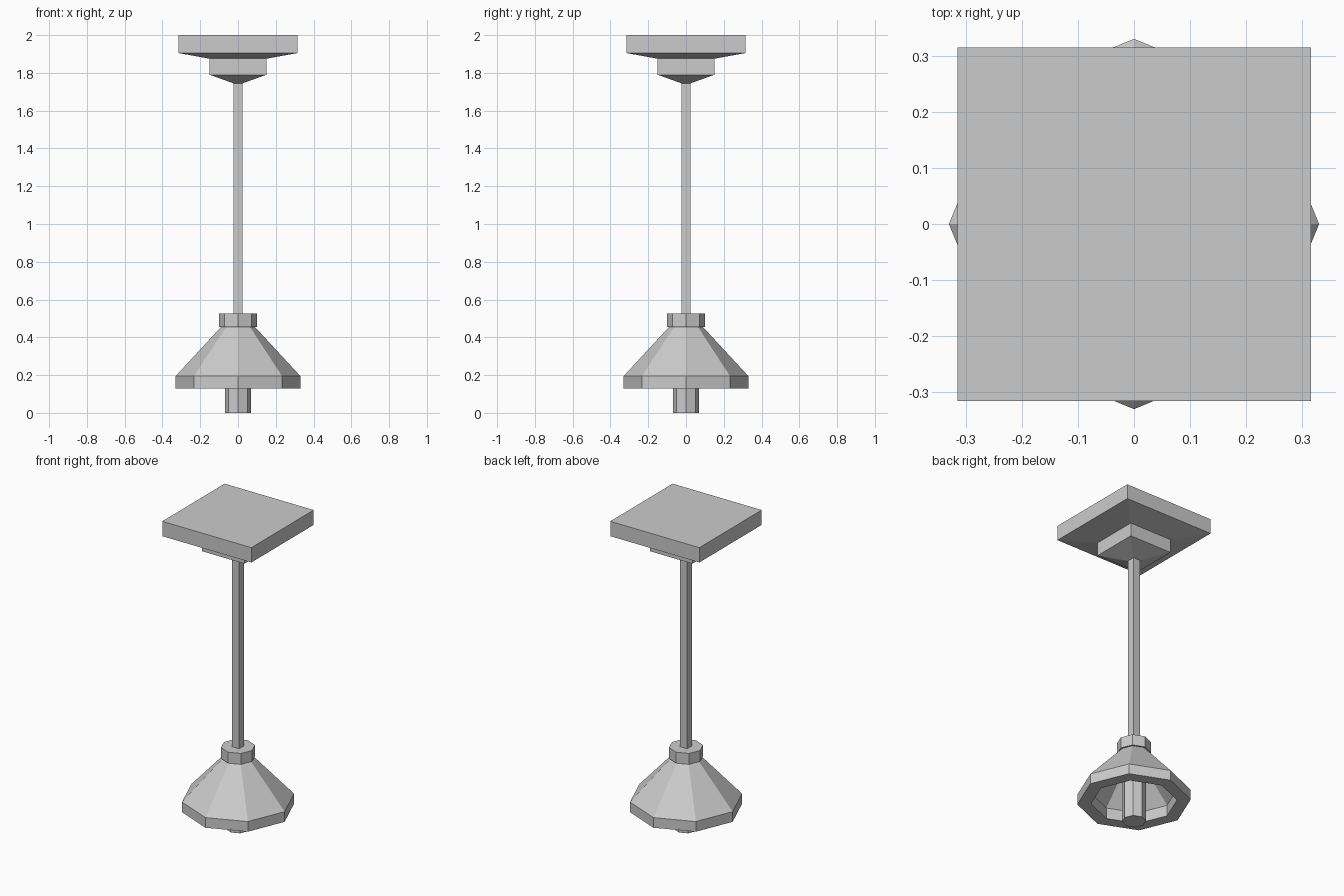
import bpy, bmesh
from math import pi, cos, sin, sqrt

if "Cube" in bpy.data.objects:
    bpy.data.objects.remove(bpy.data.objects["Cube"], do_unlink=True)

grey = bpy.data.materials.new("plain grey")
grey.use_nodes = True
colour = (0.6, 0.6, 0.6, 1)
grey.diffuse_color = colour
grey.node_tree.nodes["Principled BSDF"].inputs["Base Color"].default_value = colour


def turned(name, profile, sides=8, phase=0.0, scale=1.0):
    """Sweep a (radius, height) profile round z with flat faces and capped ends."""
    bm = bmesh.new()
    rings = []
    for r, z in profile:
        rings.append([bm.verts.new((r * scale * cos(phase + 2 * pi * i / sides),
                                    r * scale * sin(phase + 2 * pi * i / sides), z))
                      for i in range(sides)])
    for low, high in zip(rings, rings[1:]):
        for i in range(sides):
            j = (i + 1) % sides
            bm.faces.new((low[i], low[j], high[j], high[i]))
    bm.faces.new(rings[0])
    bm.faces.new(rings[-1])
    bmesh.ops.recalc_face_normals(bm, faces=bm.faces)
    mesh = bpy.data.meshes.new(name)
    bm.to_mesh(mesh)
    bm.free()
    mesh.materials.append(grey)
    obj = bpy.data.objects.new(name, mesh)
    bpy.context.collection.objects.link(obj)
    return obj


def square(name, profile):
    """Square section, with radius meaning half the side."""
    return turned(name, profile, 4, pi / 4, sqrt(2))


# Stepped ceiling mount
square("ceiling_mount", [(0.025, 1.745), (0.15, 1.79), (0.15, 1.875),
                         (0.315, 1.905), (0.315, 2.0)])

# Hanging rod
square("rod", [(0.025, 0.5), (0.025, 1.75)])

# Collar on top of the shade
turned("collar", [(0.1, 0.455), (0.1, 0.525)])

# Hollow shade: inner wall, rim, then outer wall
turned("shade", [(0.075, 0.4), (0.25, 0.2), (0.25, 0.13), (0.33, 0.13),
                 (0.33, 0.195), (0.085, 0.46)])

# Bulb below the shade
turned("bulb", [(0.07, 0.0), (0.07, 0.41)])
